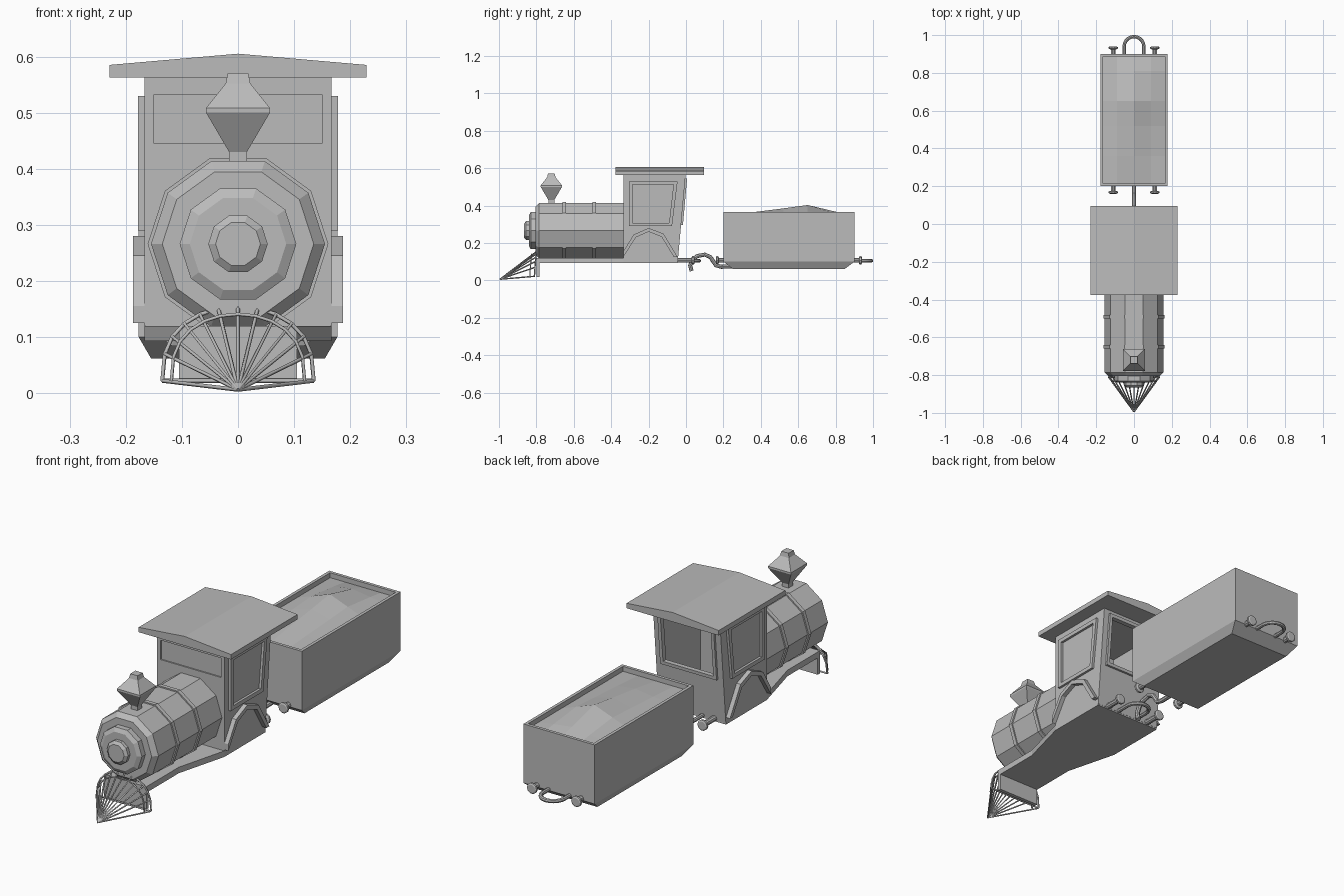
import bpy, bmesh, math
from math import sin, cos, pi
from mathutils import Vector

cube = bpy.data.objects.get("Cube")
if cube:
    bpy.data.objects.remove(cube, do_unlink=True)

grey = bpy.data.materials.new("plain_grey")
grey.use_nodes = True
COLOUR = (0.5, 0.5, 0.5, 1)
grey.diffuse_color = COLOUR
grey.node_tree.nodes["Principled BSDF"].inputs["Base Color"].default_value = COLOUR


def finish(name, bm):
    bmesh.ops.recalc_face_normals(bm, faces=bm.faces)
    mesh = bpy.data.meshes.new(name)
    bm.to_mesh(mesh)
    bm.free()
    mesh.materials.append(grey)
    obj = bpy.data.objects.new(name, mesh)
    bpy.context.collection.objects.link(obj)
    return obj


def loft(name, loops, closed=False):
    """Skin a row of point loops; cap the ends, or join last to first."""
    bm = bmesh.new()
    rows = [[bm.verts.new(p) for p in loop] for loop in loops]
    pairs = list(zip(rows, rows[1:] + rows[:1])) if closed else list(zip(rows, rows[1:]))
    for a, b in pairs:
        for i in range(len(a)):
            j = (i + 1) % len(a)
            bm.faces.new((a[i], a[j], b[j], b[i]))
    if not closed:
        bm.faces.new(rows[0])
        bm.faces.new(rows[-1])
    return finish(name, bm)


def prism(name, points, offset):
    pts = [Vector(p) for p in points]
    return loft(name, [pts, [p + Vector(offset) for p in pts]])


def ring_plate(name, outer, inner, offset):
    """Plate with a hole."""
    o, i, d = [Vector(p) for p in outer], [Vector(p) for p in inner], Vector(offset)
    return loft(name, [o, i, [p + d for p in i], [p + d for p in o]], closed=True)


def lathe_y(name, profile, sides, x, z):
    """Profile of (radius, y) turned about an axis along y."""
    return loft(name, [[(x + r * cos(2 * pi * k / sides), y, z + r * sin(2 * pi * k / sides))
                        for k in range(sides)] for r, y in profile])


def rect(hx, hy, z, cy):
    return [(-hx, cy - hy, z), (hx, cy - hy, z), (hx, cy + hy, z), (-hx, cy + hy, z)]


def rod(name, points, radius, cyclic=False, sides=2):
    curve = bpy.data.curves.new(name, "CURVE")
    curve.dimensions = "3D"
    curve.bevel_depth, curve.bevel_resolution = radius, sides
    curve.use_fill_caps = True
    spline = curve.splines.new("POLY")
    spline.points.add(len(points) - 1)
    for sp, p in zip(spline.points, points):
        sp.co = (*p, 1)
    spline.use_cyclic_u = cyclic
    curve.materials.append(grey)
    obj = bpy.data.objects.new(name, curve)
    bpy.context.collection.objects.link(obj)
    bpy.ops.object.select_all(action="DESELECT")
    obj.select_set(True)
    bpy.context.view_layer.objects.active = obj
    bpy.ops.object.convert(target="MESH")
    if sides > 1:
        bpy.ops.object.shade_smooth_by_angle()
    return obj


# Boiler with stepped door and knob, plus bands
AXIS = 0.266
lathe_y("boiler", [(.155, -.33), (.155, -.785), (.135, -.805), (.104, -.805), (.104, -.83),
                   (.086, -.84), (.053, -.84), (.053, -.855), (.04, -.865)], 10, 0, AXIS)
for i, y in enumerate((-.65, -.49)):
    lathe_y(f"boiler_band_{i}", [(.15, y - .009), (.161, y - .009), (.161, y + .009), (.15, y + .009)],
            10, 0, AXIS)

# Square chimney
loft("chimney", [rect(r, r, z, -.72) for r, z in
                 ((.016, .40), (.016, .43), (.057, .50), (.057, .508), (.022, .552), (.018, .571))])

# Deck: narrow in front, flaring to the cab
half = [(.105, -.8), (.105, -.57), (.167, -.335), (.167, -.045)]
deck = [(x, y, .093) for x, y in half] + [(-x, y, .093) for x, y in reversed(half)]
prism("deck", deck, (0, 0, .027))
prism("front_plate", rect(.105, .008, .018, -.792), (0, 0, .1))


# Cab walls
def back(z):
    return -.045 + .09 * (z - .09)


def front_quad(hx, lo, hi, y=-.335):
    return [(-hx, y, lo), (hx, y, lo), (hx, y, hi), (-hx, y, hi)]


def back_quad(hx, lo, hi):
    return [(-hx, back(lo), lo), (hx, back(lo), lo), (hx, back(hi), hi), (-hx, back(hi), hi)]


ring_plate("cab_front_wall", front_quad(.167, .1, .57), front_quad(.15, .445, .532), (0, .012, 0))
prism("cab_front_window", front_quad(.152, .443, .534, -.329), (0, .004, 0))
opening = back_quad(.125, .31, .53)
ring_plate("cab_back_wall", back_quad(.167, .1, .57), opening, (0, -.012, 0))
ring_plate("cab_back_frame", back_quad(.14, .295, .545), opening, (0, .01, 0))

for s, side in ((1, "left"), (-1, "right")):
    x = .167 * s
    prism(f"cab_wall_{side}", [(x, -.335, .1), (x, back(.1), .1), (x, back(.57), .57), (x, -.335, .57)],
          (-.012 * s, 0, 0))
    ring_plate(f"side_window_frame_{side}",
               [(x, -.305, .29), (x, -.075, .29), (x, -.045, .53), (x, -.305, .53)],
               [(x, -.285, .308), (x, -.09, .308), (x, -.067, .512), (x, -.285, .512)],
               (.011 * s, 0, 0))
    # Wheel arch: an outer and an inner line joined into a strip
    outer = [(-.335, .155), (-.28, .245), (-.2, .28), (-.12, .25), (-.045, .125)]
    inner = [(-.065, .125), (-.13, .232), (-.2, .26), (-.268, .23), (-.335, .125)]
    prism(f"wheel_arch_{side}", [(x, y, z) for y, z in outer + inner], (.02 * s, 0, 0))

# Roof with a low ridge
prism("cab_roof", [(-.229, -.377, .563), (.229, -.377, .563), (.229, -.377, .585),
                   (0, -.377, .605), (-.229, -.377, .585)], (0, .472, 0))

# Cowcatcher fan
tip = (0, -.995, .006)
SPOKES = 12
rim = []
for k in range(SPOKES + 1):
    a = pi * k / SPOKES
    rim.append((.135 * cos(a), -.81 + .01 * sin(a), .022 + .132 * sin(a) ** .75))
for k, p in enumerate(rim):
    rod(f"cowcatcher_bar_{k}", [tip, p], .0035, sides=0)
rod("cowcatcher_rim", rim, .004, sides=0)
rod("cowcatcher_inner_rim", [(x * .88, y - .025, .02 + (z - .02) * .9) for x, y, z in rim], .0035, sides=0)
rod("cowcatcher_base", [rim[0], rim[-1]], .004, sides=0)

# Tender body with chamfered bottom and a hollow top
MID = .55
loft("tender", [rect(.155, .3, .062, MID), rect(.177, .35, .1, MID), rect(.177, .35, .365, MID),
                rect(.163, .336, .365, MID), rect(.163, .336, .33, MID)])

# Coal heap: a coarse grid raised toward the middle
bm = bmesh.new()
grid = [[bm.verts.new((x, y, .343 + lift * (1 - abs(x) / .163)))
         for x in (-.163, -.09, 0, .09, .163)]
        for y, lift in ((.214, 0), (.36, .022), (.52, .042), (.65, .06), (.81, .022), (.886, 0))]
for a, b in zip(grid, grid[1:]):
    for i in range(4):
        bm.faces.new((a[i], a[i + 1], b[i + 1], b[i]))
finish("coal_heap", bm)

# Buffers on each coupled end: start y and direction
for end, y, d in (("cab_rear", -.045, 1), ("tender_front", .2, -1), ("tender_rear", .9, 1)):
    reach = .09 if end == "cab_rear" else .04
    for s, side in ((1, "left"), (-1, "right")):
        lathe_y(f"buffer_{end}_{side}",
                [(.013, y - .01 * d), (.013, y + (reach - .016) * d), (.024, y + (reach - .012) * d),
                 (.024, y + (reach - .003) * d), (.018, y + reach * d)], 10, .11 * s, .107)


# Coupling hoops and the hook between the cars
def hoop(name, y, length):
    arc = [(.052 * cos(pi * k / 10), y + length - .06 + .052 * sin(pi * k / 10), .105) for k in range(11)]
    rod(name, [(.052, y - .01, .105)] + arc + [(-.052, y - .01, .105)], .009)


hoop("coupling_hoop_cab", -.045, .125)
hoop("coupling_hoop_tender", .9, .1)
rod("coupling_hook", [(0, .03, .05), (0, .022, .08), (0, .035, .11), (0, .06, .13), (0, .1, .138),
                      (0, .13, .125), (0, .147, .1), (0, .16, .08), (0, .19, .073), (0, .26, .075)], .011)
